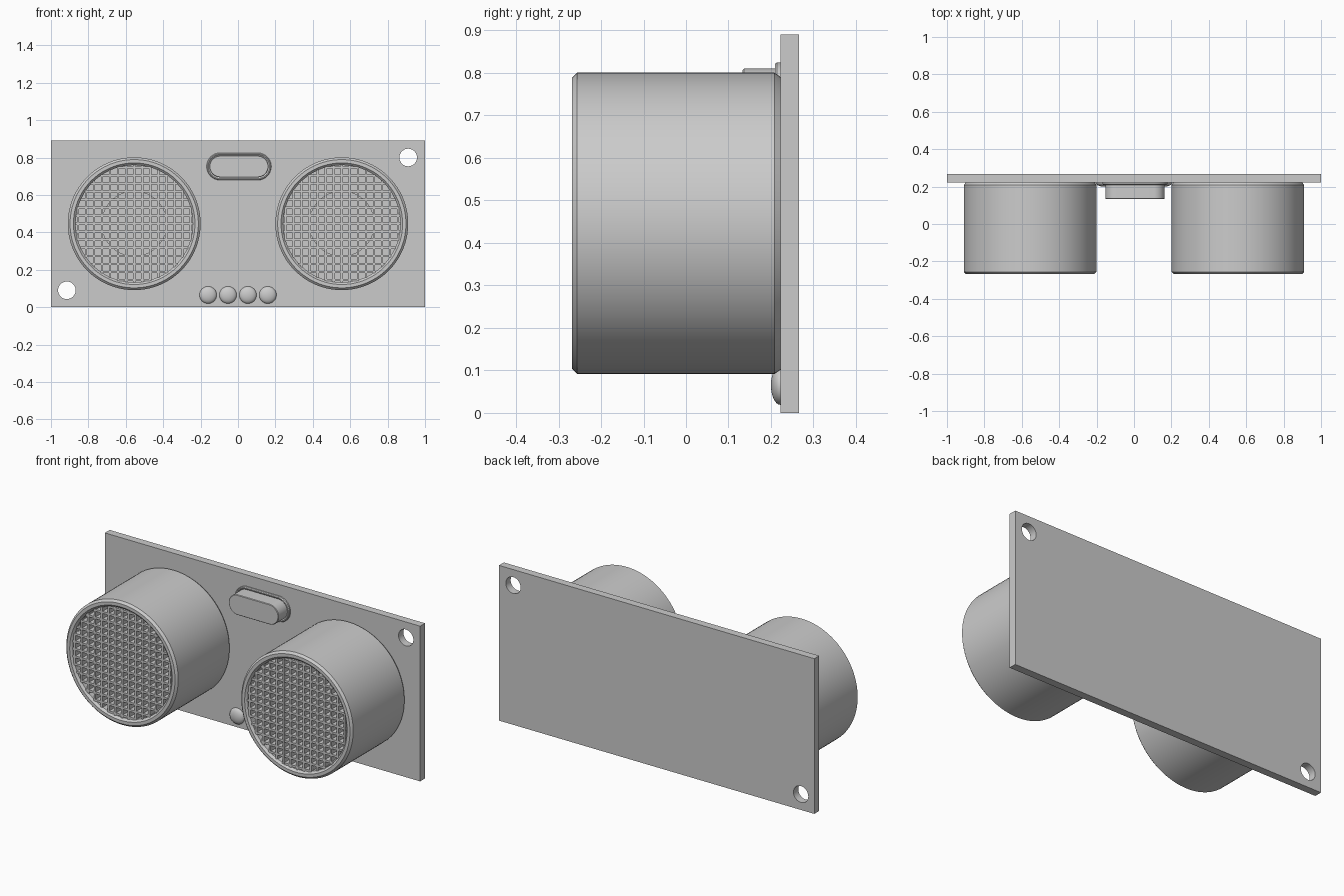
import bpy, bmesh, math
from mathutils import Matrix, Vector

cube = bpy.data.objects.get("Cube")
if cube:
    bpy.data.objects.remove(cube, do_unlink=True)

grey = bpy.data.materials.new("plain_grey")
grey.use_nodes = True
grey.diffuse_color = (0.6, 0.6, 0.6, 1)
grey.node_tree.nodes["Principled BSDF"].inputs["Base Color"].default_value = (0.6, 0.6, 0.6, 1)

BOARD_FRONT, BOARD_BACK, HEIGHT = 0.222, 0.266, 0.89
CAN_X, CAN_Z = 0.555, 0.446


def finish(bm, name, smooth=True):
    bmesh.ops.recalc_face_normals(bm, faces=bm.faces)
    mesh = bpy.data.meshes.new(name)
    bm.to_mesh(mesh)
    bm.free()
    obj = bpy.data.objects.new(name, mesh)
    bpy.context.collection.objects.link(obj)
    mesh.materials.append(grey)
    if smooth:
        bpy.ops.object.select_all(action='DESELECT')
        obj.select_set(True)
        bpy.context.view_layer.objects.active = obj
        bpy.ops.object.shade_smooth_by_angle(angle=math.radians(30))
    return obj


def loft(name, rings, closed=False):
    """Skin matching rings of points; cap both ends unless closed."""
    bm = bmesh.new()
    loops = [[bm.verts.new(p) for p in ring] for ring in rings]
    pairs = list(zip(loops, loops[1:]))
    if closed:
        pairs.append((loops[-1], loops[0]))
    for a, b in pairs:
        for i in range(len(a)):
            j = (i + 1) % len(a)
            bm.faces.new((a[i], a[j], b[j], b[i]))
    if not closed:
        bm.faces.new(loops[0])
        bm.faces.new(loops[-1])
    return finish(bm, name)


def oval(x, z, y, radius, half_straight=0.0, steps=64):
    """Ring around the y axis, stretched along x into a stadium."""
    ring = []
    for i in range(steps):
        a = math.tau * (i + 0.5) / steps
        shift = math.copysign(half_straight, math.cos(a))
        ring.append((x + shift + radius * math.cos(a), y, z + radius * math.sin(a)))
    return ring


def box(bm, centre, size):
    bmesh.ops.create_cube(bm, size=1, matrix=Matrix.Translation(centre) @ Matrix.Diagonal((*size, 1)))


# Circuit board with two mounting holes
bm = bmesh.new()
box(bm, Vector((0, (BOARD_FRONT + BOARD_BACK) / 2, HEIGHT / 2)), (2, BOARD_BACK - BOARD_FRONT, HEIGHT))
board = finish(bm, "circuit_board", smooth=False)
for side, x, z in (("left", 0.91, 0.80), ("right", -0.915, 0.09)):
    drill = loft(side + "_hole_cutter", [oval(x, z, y, 0.047, steps=48) for y in (0.15, 0.35)])
    drill.hide_render = True
    drill.hide_set(True)
    cut = board.modifiers.new(side + "_hole", 'BOOLEAN')
    cut.object = drill
    cut.operation = 'DIFFERENCE'
    cut.solver = 'EXACT'

# Two sensor cans, each with an inner disc and a mesh grille
for side, x in (("left", CAN_X), ("right", -CAN_X)):
    profile = [(0.345, 0.222), (0.355, 0.208), (0.355, -0.256), (0.343, -0.268),
               (0.325, -0.268), (0.313, -0.256), (0.313, -0.19)]
    loft(side + "_sensor_can", [oval(x, CAN_Z, y, r, steps=96) for r, y in profile])
    loft(side + "_inner_disc", [oval(x, CAN_Z, y, 0.175) for y in (-0.18, -0.215)])

    bm = bmesh.new()
    pitch, width, reach = 0.043, 0.012, 0.315
    for i in range(-7, 8):
        offset = i * pitch
        chord = 2 * math.sqrt(reach ** 2 - offset ** 2)
        box(bm, Vector((x + offset, -0.237, CAN_Z)), (width, 0.045, chord))
        box(bm, Vector((x, -0.237, CAN_Z + offset)), (chord, 0.0445, width))
    finish(bm, side + "_grille", smooth=False)

# Crystal with a rounded base flange
flange = [(0.073, 0.222), (0.073, 0.214), (0.069, 0.209), (0.064, 0.209), (0.058, 0.214)]
body = [(0.058, 0.136), (0.055, 0.133)]
loft("crystal", [oval(0.005, 0.752, y, r, 0.1) for r, y in flange + body])

# Row of domed solder joints along the lower edge
for i in range(4):
    bm = bmesh.new()
    place = Matrix.Translation((-0.16 + i * 0.1065, BOARD_FRONT, 0.065))
    bmesh.ops.create_uvsphere(bm, u_segments=32, v_segments=16, radius=0.046,
                              matrix=place @ Matrix.Diagonal((1, 0.48, 1, 1)))
    finish(bm, "solder_joint_%d" % (i + 1))
